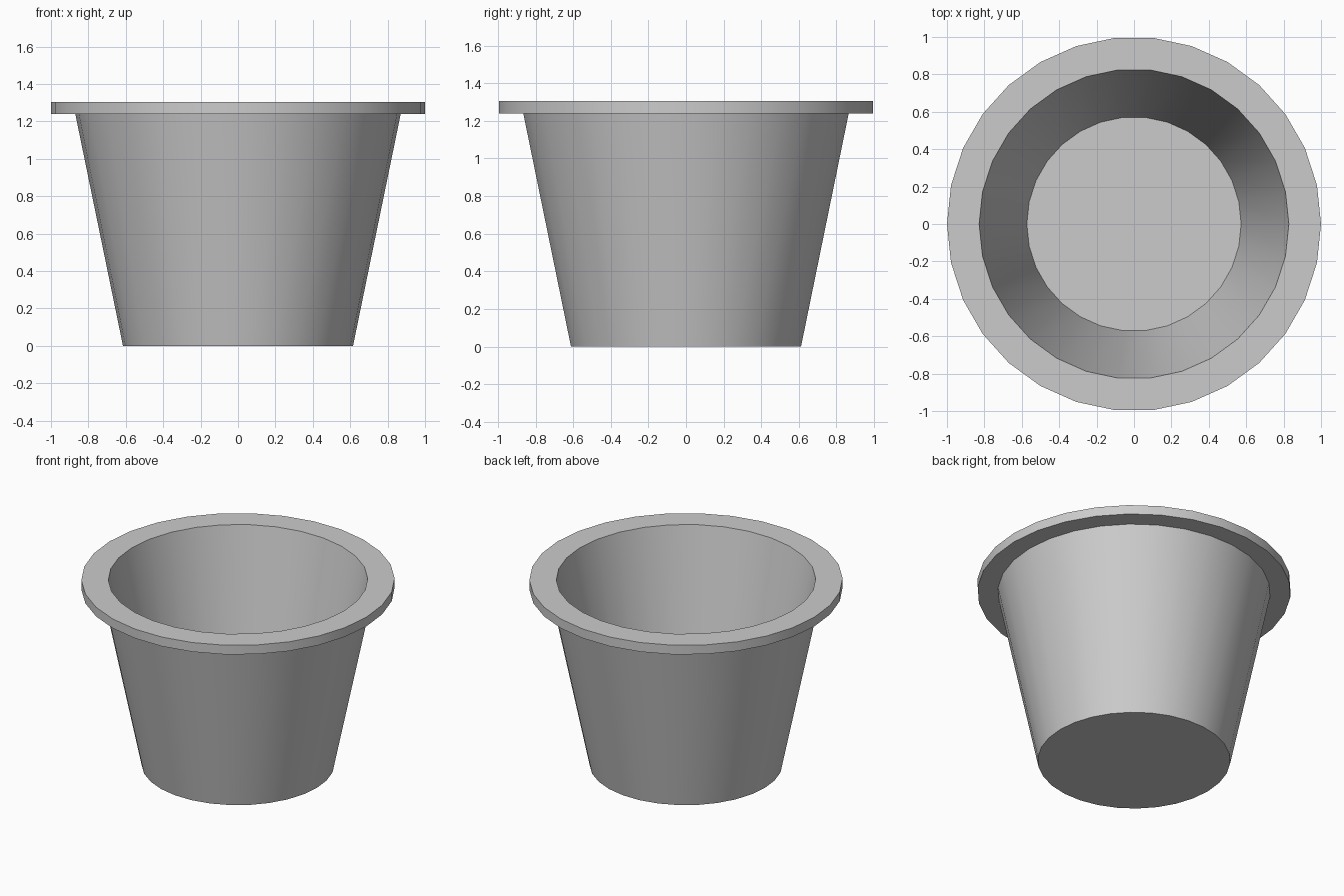
import bpy
import bmesh
from math import cos, sin, tau, radians

cube = bpy.data.objects.get("Cube")
if cube:
    bpy.data.objects.remove(cube, do_unlink=True)

grey = bpy.data.materials.new("light grey plastic")
grey.use_nodes = True
colour = (0.6, 0.6, 0.6, 1)
grey.diffuse_color = colour
grey.node_tree.nodes["Principled BSDF"].inputs["Base Color"].default_value = colour

SIDES, HOLE_SIDES = 30, 12


def ring(bm, radius, z, sides=SIDES):
    return [bm.verts.new((radius * cos(tau * i / sides), radius * sin(tau * i / sides), z))
            for i in range(sides)]


def edges_of(bm, loop):
    return [bm.edges.get((a, b)) or bm.edges.new((a, b))
            for a, b in zip(loop, loop[1:] + loop[:1])]


def bridge(bm, low, high):
    n = len(low)
    for i in range(n):
        j = (i + 1) % n
        bm.faces.new((low[i], low[j], high[j], high[i]))


bm = bmesh.new()

# Outer wall, flat flange and inner wall: (radius, height) from base to floor
profile = [(0.615, 0), (0.87, 1.24), (1, 1.24), (1, 1.305), (0.828, 1.305), (0.573, 0.06)]
rings = [ring(bm, r, z) for r, z in profile]
for low, high in zip(rings, rings[1:]):
    bridge(bm, low, high)

# Drain hole through the floor
hole = [ring(bm, 0.069, z, HOLE_SIDES) for z in (0, 0.06)]
bridge(bm, *hole)

# Underside and floor surfaces around the hole
for outer, inner in ((rings[0], hole[0]), (rings[-1], hole[1])):
    bmesh.ops.bridge_loops(bm, edges=edges_of(bm, outer) + edges_of(bm, inner))

bmesh.ops.recalc_face_normals(bm, faces=bm.faces)
mesh = bpy.data.meshes.new("plant_pot")
bm.to_mesh(mesh)
bm.free()
mesh.materials.append(grey)

pot = bpy.data.objects.new("plant_pot", mesh)
bpy.context.collection.objects.link(pot)
bpy.ops.object.select_all(action="DESELECT")
pot.select_set(True)
bpy.context.view_layer.objects.active = pot
bpy.ops.object.shade_smooth_by_angle(angle=radians(35))
